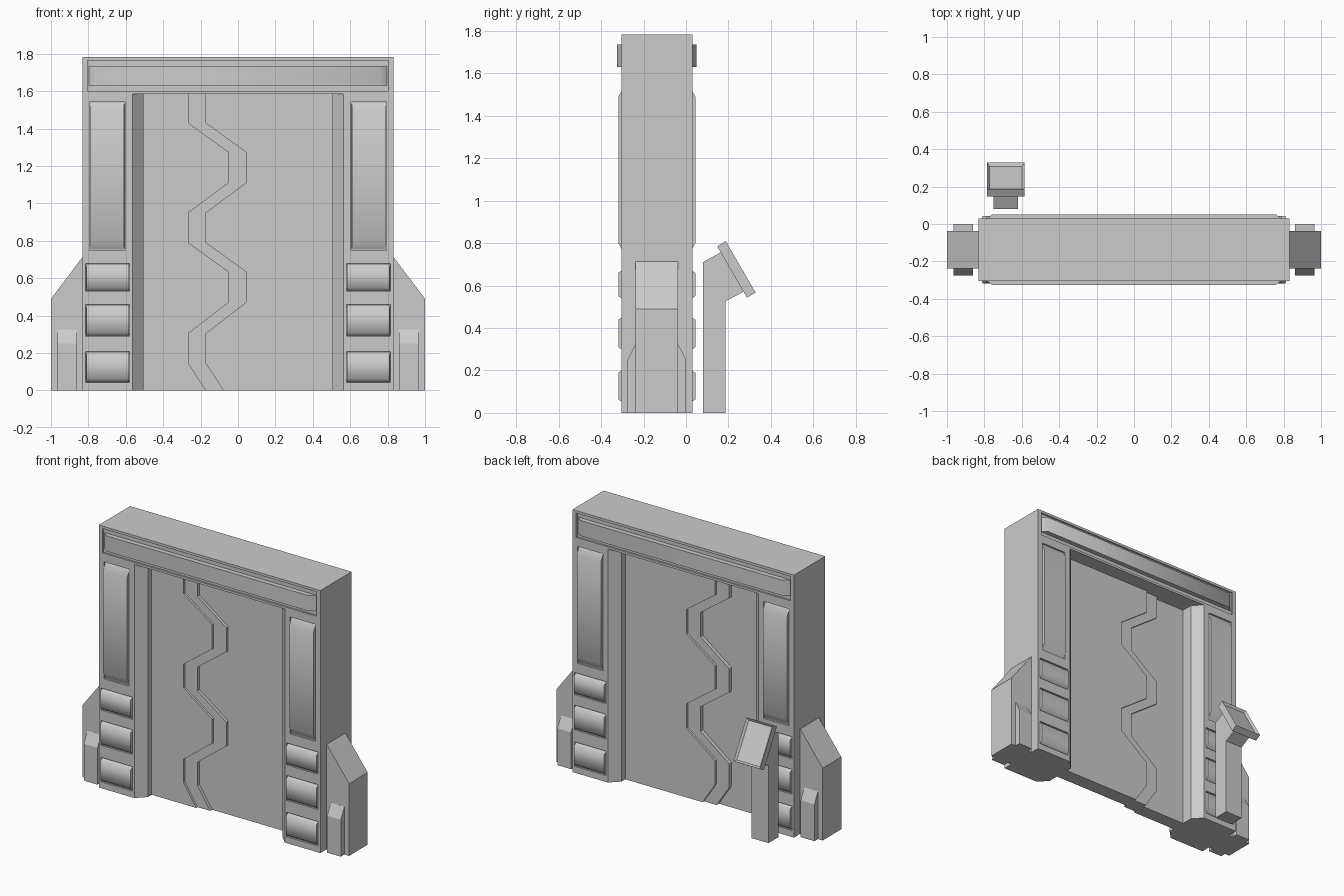
import bpy, bmesh, math
from mathutils import Vector

if "Cube" in bpy.data.objects:
    bpy.data.objects.remove(bpy.data.objects["Cube"])

YC, HALF = -0.1375, 0.1675      # middle plane and half depth of the frame


def finish(name, bm):
    bmesh.ops.recalc_face_normals(bm, faces=bm.faces)
    me = bpy.data.meshes.new(name)
    bm.to_mesh(me)
    bm.free()
    ob = bpy.data.objects.new(name, me)
    bpy.context.collection.objects.link(ob)
    return ob


def select_only(ob):
    bpy.ops.object.select_all(action='DESELECT')
    bpy.context.view_layer.objects.active = ob
    ob.select_set(True)


def prism(name, pts, axis, lo, hi, inset_dir=None):
    """Extrude a 2D profile along an axis; optionally sink the face looking along inset_dir."""
    place = {'x': lambda a, b, t: (t, a, b),
             'y': lambda a, b, t: (a, t, b),
             'z': lambda a, b, t: (a, b, t)}[axis]
    bm = bmesh.new()
    rings = [[bm.verts.new(place(a, b, t)) for a, b in pts] for t in (lo, hi)]
    bm.faces.new(rings[0])
    bm.faces.new(rings[1])
    n = len(pts)
    for i in range(n):
        j = (i + 1) % n
        bm.faces.new((rings[0][i], rings[0][j], rings[1][j], rings[1][i]))
    bmesh.ops.recalc_face_normals(bm, faces=bm.faces)
    if inset_dir:
        face = max(bm.faces, key=lambda f: f.normal.dot(Vector(inset_dir)))
        bmesh.ops.inset_region(bm, faces=[face], thickness=0.018)
        bmesh.ops.translate(bm, verts=face.verts, vec=face.normal * -0.015)
    return finish(name, bm)


def plate(bm, s, x0, x1, z0, z1, d0, d1, tx=0.0, tz=0.0):
    """Tapered plate on the front (s=-1) or back (s=1), d0/d1 measured from the frame face."""
    rings = []
    for d, ax, az in ((d0, 0, 0), (d1, tx, tz)):
        y = YC + s * (HALF + d)
        rings.append([bm.verts.new((x, y, z)) for x, z in (
            (x0 + ax, z0 + az), (x1 - ax, z0 + az), (x1 - ax, z1 - az), (x0 + ax, z1 - az))])
    bm.faces.new(rings[0])
    bm.faces.new(rings[1])
    for i in range(4):
        j = (i + 1) % 4
        bm.faces.new((rings[0][i], rings[0][j], rings[1][j], rings[1][i]))


# Door frame arch
arch = [(-0.832, 0), (-0.565, 0), (-0.565, 1.585), (0.565, 1.585),
        (0.565, 0), (0.832, 0), (0.832, 1.782), (-0.832, 1.782)]
frame = prism("door_frame", arch, 'y', YC - HALF, YC + HALF)

# Raised plates sitting in shallow recesses: x0, x1, z0, z1, height, taper x, taper z
plates = {"header_bar": [(-0.8, 0.8, 1.63, 1.735, 0.02, 0.04, 0.0)]}
for side, m in (("left", -1), ("right", 1)):
    for label, xa, xb, z0, z1, tx, tz in (
            ("tall_panel", 0.608, 0.79, 0.75, 1.54, 0.001, 0.05),
            ("low_panel", 0.583, 0.812, 0.045, 0.207, 0.001, 0.018),
            ("low_panel", 0.583, 0.812, 0.292, 0.457, 0.001, 0.018),
            ("low_panel", 0.583, 0.812, 0.532, 0.678, 0.001, 0.018)):
        x0, x1 = sorted((m * xa, m * xb))
        plates.setdefault(f"{side}_{label}", []).append((x0, x1, z0, z1, 0.014, tx, tz))

cut = bmesh.new()
for name, items in plates.items():
    for side, s in (("front", -1), ("back", 1)):
        bm = bmesh.new()
        for x0, x1, z0, z1, h, tx, tz in items:
            plate(bm, s, x0, x1, z0, z1, -0.014, h, tx, tz)
            gx, gz = (0.004, 0.03) if name == "header_bar" else (0.004, 0.002)
            plate(cut, s, x0 - gx, x1 + gx, z0 - gz, z1 + gz, -0.012, 0.05)
        select_only(finish(f"{side}_{name}", bm))
        bpy.ops.object.shade_smooth_by_angle(angle=math.radians(62))

# Cut the recesses into the frame
cutter = finish("recess_cutter", cut)
cutter.hide_render = True
mod = frame.modifiers.new("recesses", 'BOOLEAN')
mod.operation, mod.object, mod.solver = 'DIFFERENCE', cutter, 'EXACT'
select_only(frame)
bpy.ops.object.modifier_apply(modifier=mod.name)
bpy.data.objects.remove(cutter)

# Two interlocking door leaves, stepped in depth along a zigzag seam band
zig = [(-0.265, 1.587), (-0.265, 1.43), (-0.05, 1.275), (-0.05, 1.11), (-0.265, 0.95),
       (-0.265, 0.79), (-0.05, 0.635), (-0.05, 0.47), (-0.265, 0.305), (-0.265, 0.145), (-0.17, 0)]
zag = [(x + 0.095, z) for x, z in zig]
prism("left_door_leaf", zig + [(-0.52, 0), (-0.52, 1.587)], 'y', -0.205, -0.11)
prism("right_door_leaf", zag + [(0.52, 0), (0.52, 1.587)], 'y', -0.17, -0.07)
prism("zigzag_seam", zig + zag[::-1], 'y', -0.19, -0.085)

for side, m in (("left", -1), ("right", 1)):
    # Chamfered door jamb
    jamb = [(0.57, -0.305), (0.565, -0.305), (0.505, -0.245),
            (0.505, -0.03), (0.565, 0.03), (0.57, 0.03)]
    prism(f"{side}_jamb", [(m * x, y) for x, y in jamb], 'z', 0, 1.585)
    # Sloped side buttress
    butt = [(0.83, 0), (1, 0), (1, 0.49), (0.83, 0.715)]
    prism(f"{side}_buttress", [(m * x, z) for x, z in butt], 'y', -0.237, -0.037)
    # Small fins on the front and back of the buttress
    lo, hi = sorted((m * 0.862, m * 0.965))
    for face, s in (("front", -1), ("back", 1)):
        fin = [(0.09, 0), (0.138, 0), (0.138, 0.25), (0.1, 0.325), (0.09, 0.325)]
        prism(f"{side}_{face}_fin", [(YC + s * y, z) for y, z in fin], 'x', lo, hi)

# Control terminal behind the door
post = [(0.08, 0), (0.185, 0), (0.185, 0.525), (0.26, 0.565), (0.275, 0.575),
        (0.17, 0.76), (0.08, 0.71)]
prism("terminal_post", post, 'x', -0.75, -0.62)
head = [(0.147, 0.785), (0.187, 0.81), (0.328, 0.567), (0.287, 0.543)]
prism("terminal_screen", head, 'x', -0.785, -0.585, inset_dir=(0, 0.87, 0.5))
